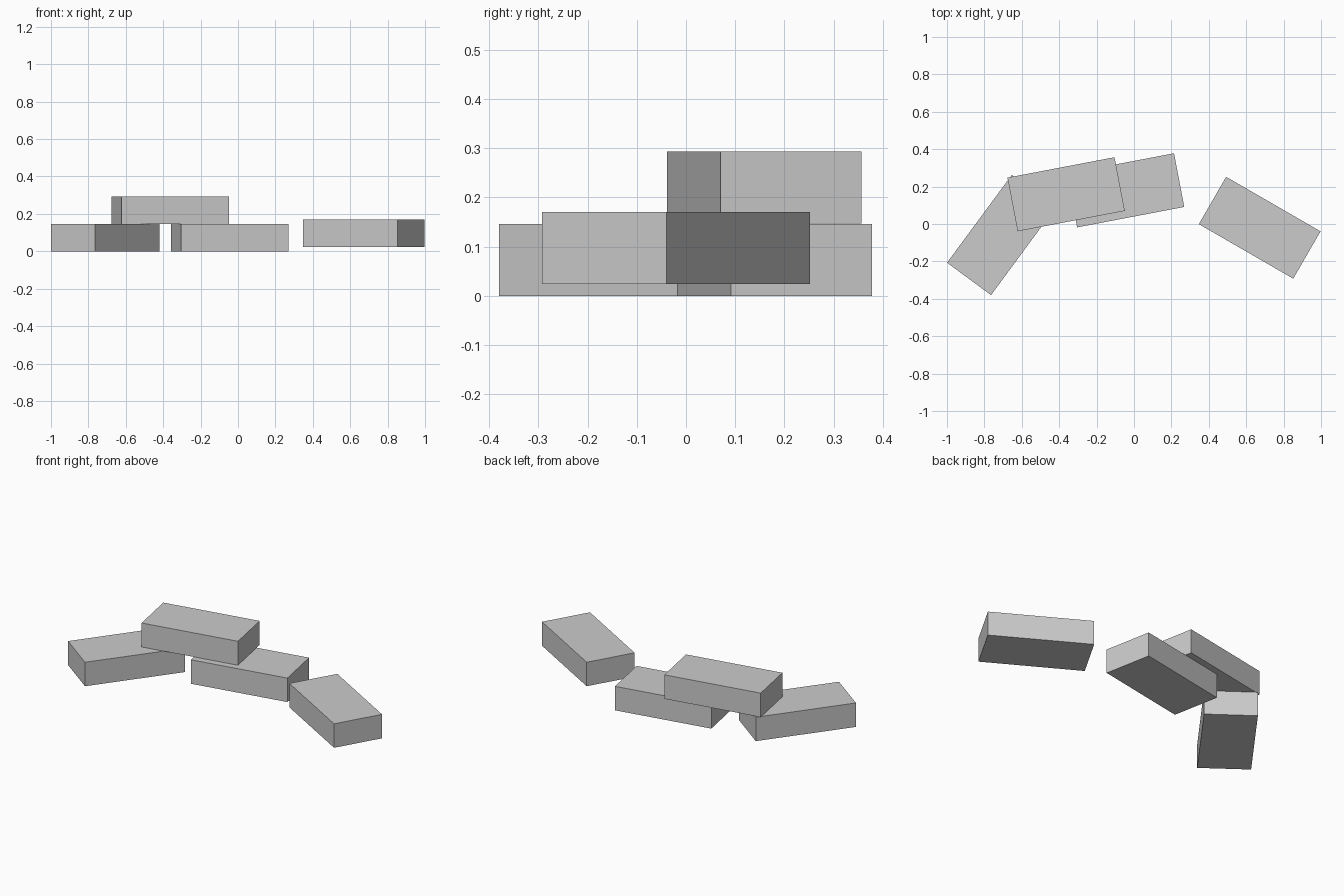
import bpy
from math import radians

if "Cube" in bpy.data.objects:
    bpy.data.objects.remove(bpy.data.objects["Cube"])

L, W, H = 0.583, 0.292, 0.146


def brick(name, x, y, bottom, turn):
    """One plain brick, turned about its vertical axis."""
    bpy.ops.mesh.primitive_cube_add(size=1, location=(x, y, bottom + H / 2),
                                    rotation=(0, 0, radians(turn)))
    ob = bpy.context.object
    ob.name = name
    ob.scale = (L, W, H)


# two bricks on the ground, one bridging them, one lying apart slightly raised
brick("left_brick", -0.709, -0.059, 0.0, 53.6)
brick("middle_brick", -0.045, 0.18, 0.0, 10.8)
brick("top_brick", -0.363, 0.159, 0.147, 10.8)
brick("right_brick", 0.672, -0.02, 0.024, -30)
